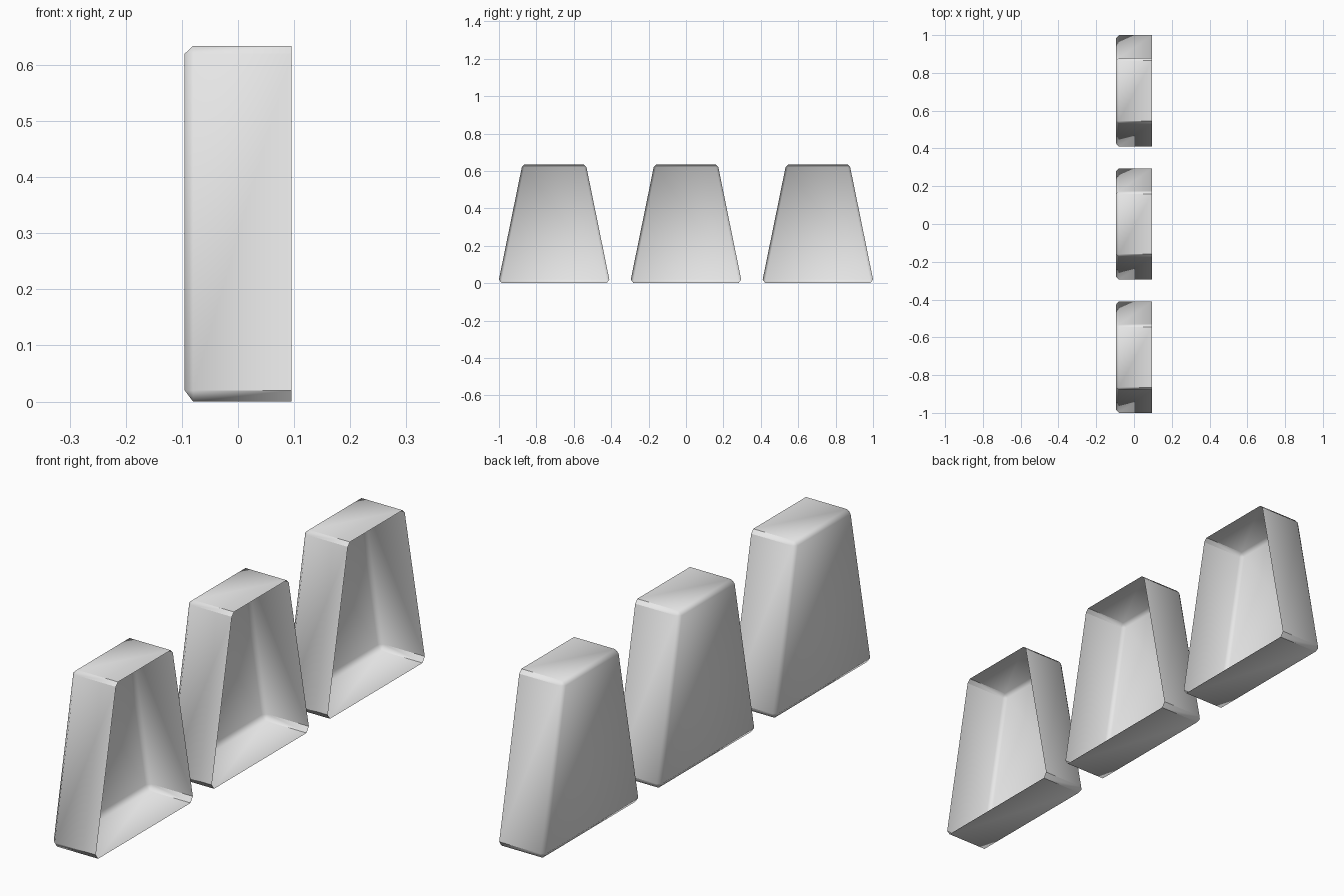
import bpy
import bmesh

cube = bpy.data.objects.get("Cube")
if cube:
    bpy.data.objects.remove(cube, do_unlink=True)

grey = bpy.data.materials.new("light grey")
grey.use_nodes = True
colour = (0.8, 0.8, 0.8, 1)
grey.diffuse_color = colour
grey.node_tree.nodes["Principled BSDF"].inputs["Base Color"].default_value = colour

# Half outline of the tapered tray, bottom to top, with chamfered corners (y, z)
HALF = [(0.281, 0), (0.295, 0.02), (0.173, 0.62), (0.16, 0.634)]
OUTLINE = HALF + [(-y, z) for y, z in reversed(HALF)]
# Corners of the closed face, inset by the chamfer
BACK = [(0.279, 0.02), (0.16, 0.62), (-0.16, 0.62), (-0.279, 0.02)]
RIM_X, BEVEL_X, BACK_X = 0.095, -0.08, -0.095
SPACING = 0.705


def make_tray(name, centre_y):
    """Thin tapered tray, open towards +x, with a chamfered closed face."""
    bm = bmesh.new()
    rim = [bm.verts.new((RIM_X, y, z)) for y, z in OUTLINE]
    ring = [bm.verts.new((BEVEL_X, y, z)) for y, z in OUTLINE]
    back = [bm.verts.new((BACK_X, y, z)) for y, z in BACK]
    count = len(rim)

    # Side walls, with crisp lines running along the depth
    for i in range(count):
        j = (i + 1) % count
        bm.faces.new((rim[i], rim[j], ring[j], ring[i]))
    for a, b in zip(rim, ring):
        bm.edges.get((a, b)).smooth = False

    # Closed face, chamfer strips and corner triangles
    bm.faces.new(back)
    for k in range(4):
        a, b = ring[2 * k], ring[2 * k + 1]
        c = ring[(2 * k + 2) % count]
        bm.faces.new((a, b, back[k]))
        bm.faces.new((b, c, back[(k + 1) % 4], back[k]))

    for face in bm.faces:
        face.smooth = True
    bmesh.ops.recalc_face_normals(bm, faces=bm.faces)
    # Make the closed face point outwards
    bm.normal_update()
    closed = min(bm.faces, key=lambda f: f.calc_center_median().x)
    if closed.normal.x > 0:
        bmesh.ops.reverse_faces(bm, faces=bm.faces)

    mesh = bpy.data.meshes.new(name)
    bm.to_mesh(mesh)
    bm.free()
    mesh.materials.append(grey)
    obj = bpy.data.objects.new(name, mesh)
    obj.location.y = centre_y
    bpy.context.collection.objects.link(obj)


for label, step in (("front", -1), ("middle", 0), ("back", 1)):
    make_tray(label + "_tapered_tray", step * SPACING)
